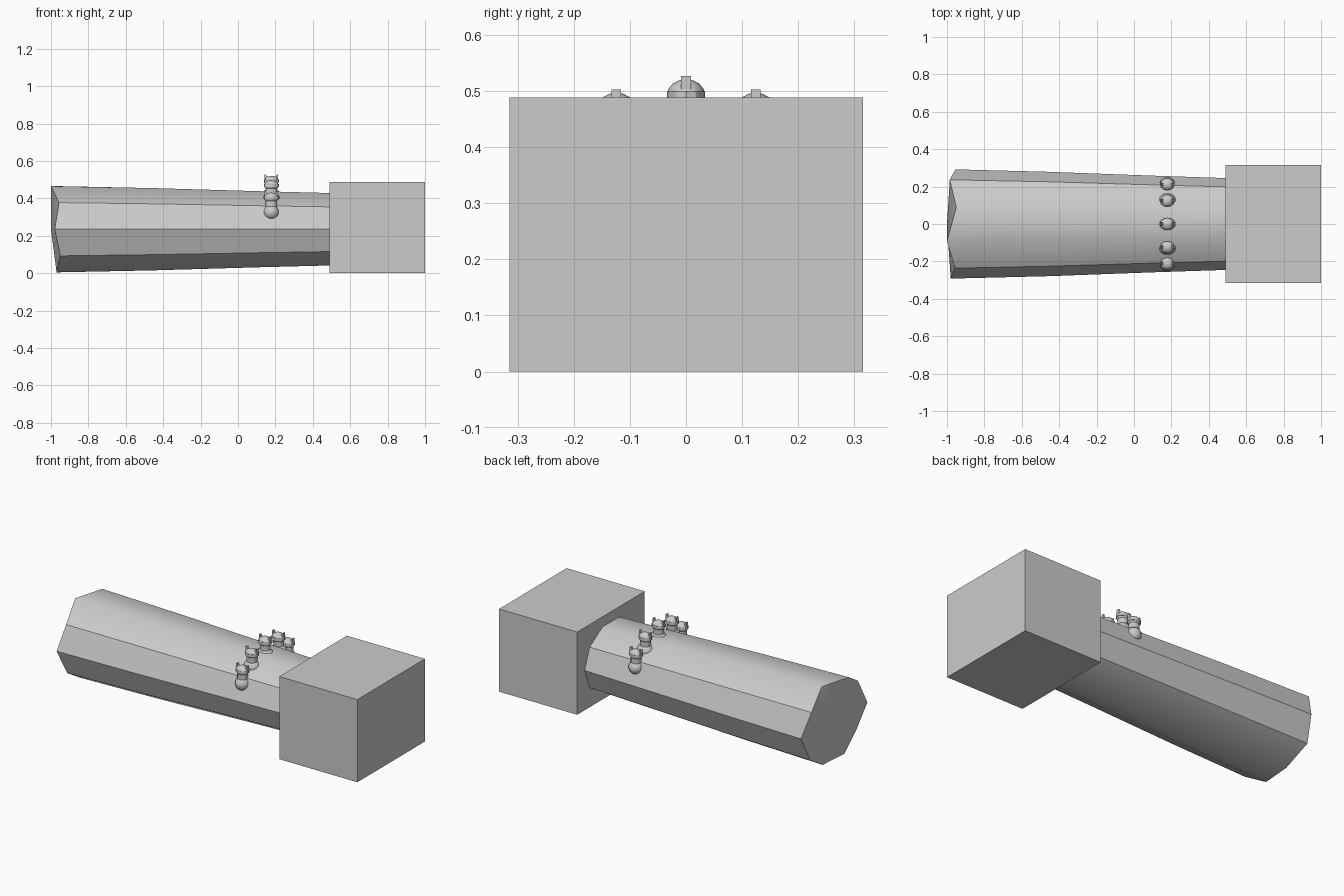
import bpy, bmesh
from math import sin, cos, pi, radians
from mathutils import Matrix, Vector

cube = bpy.data.objects.get("Cube")
if cube:
    bpy.data.objects.remove(cube, do_unlink=True)

# Single plain material
GREY = (0.6, 0.6, 0.6, 1)
grey = bpy.data.materials.new("plain_grey")
grey.use_nodes = True
grey.diffuse_color = GREY
for node in grey.node_tree.nodes:
    if node.type == 'BSDF_PRINCIPLED':
        node.inputs["Base Color"].default_value = GREY


def finish(bm, name, angle=None):
    """Turn a bmesh into a named object, smooth below the given angle."""
    bmesh.ops.recalc_face_normals(bm, faces=bm.faces)
    mesh = bpy.data.meshes.new(name)
    bm.to_mesh(mesh)
    bm.free()
    mesh.materials.append(grey)
    obj = bpy.data.objects.new(name, mesh)
    bpy.context.collection.objects.link(obj)
    if angle:
        bpy.ops.object.select_all(action='DESELECT')
        obj.select_set(True)
        bpy.context.view_layer.objects.active = obj
        bpy.ops.object.shade_smooth_by_angle(angle=radians(angle))
    return obj


def place(loc, size):
    return Matrix.Translation(loc) @ Matrix.Diagonal((*size, 1))


def ellipsoid(bm, loc, size, segments=12, rings=8):
    bmesh.ops.create_uvsphere(bm, u_segments=segments, v_segments=rings,
                              radius=1, matrix=place(loc, size))


# Square block at one end
bm = bmesh.new()
bmesh.ops.create_cube(bm, size=1, matrix=place((0.745, 0, 0.244), (0.51, 0.63, 0.488)))
finish(bm, "end_block")

# Tapered ten-sided trunk with a ragged open end
SIDES = 10
AXIS_Z = 0.235
ragged = (-0.955, -0.985, -0.95, -1.0, -0.957, -0.98, -0.95, -0.97, -0.955, -0.975)
stations = ((None, 1.0), (-0.45, 0.955), (0.1, 0.885), (0.5, 0.84))
bm = bmesh.new()
rings = []
for x, scale in stations:
    ring = []
    for i in range(SIDES):
        a = 2 * pi * i / SIDES
        ring.append(bm.verts.new((ragged[i] if x is None else x,
                                  0.292 * scale * cos(a),
                                  AXIS_Z + 0.242 * scale * sin(a))))
    rings.append(ring)
for r, s in zip(rings, rings[1:]):
    for i in range(SIDES):
        j = (i + 1) % SIDES
        bm.faces.new((r[i], r[j], s[j], s[i]))
tip = bm.verts.new((-1.0, 0, AXIS_Z))
for i in range(SIDES):
    bm.faces.new((rings[0][i], rings[0][(i + 1) % SIDES], tip))
bm.faces.new(rings[-1])
finish(bm, "trunk", 35)


def figure(label, y, z, width):
    """Small eared figure; z is the middle of its body."""
    base = Vector((0.178, y, z))
    bm = bmesh.new()
    ellipsoid(bm, base, (width, 0.04, 0.04), 16, 10)
    finish(bm, label + "_body", 40)

    # Head: rounded cap over a straight band and a neck
    bm = bmesh.new()
    head = base + Vector((0, 0, 0.077))
    ellipsoid(bm, head, (0.039, 0.034, 0.028))
    bmesh.ops.create_cone(bm, cap_ends=True, segments=12, radius1=1, radius2=1, depth=1,
                          matrix=place(head, (0.04, 0.034, 0.014)))
    bmesh.ops.create_cone(bm, cap_ends=True, segments=12, radius1=1, radius2=1, depth=1,
                          matrix=place(base + Vector((0, 0, 0.045)), (0.03, 0.027, 0.03)))
    finish(bm, label + "_head", 30)

    # Pair of tapered ears
    bm = bmesh.new()
    for side in (-1, 1):
        ear = head + Vector((side * 0.027, 0, 0.022))
        made = bmesh.ops.create_cube(bm, size=1, matrix=place(ear, (0.018, 0.017, 0.024)))
        for v in made["verts"]:
            if v.co.z > ear.z:
                v.co.x = ear.x + side * 0.006 + (v.co.x - ear.x) * 0.35
    finish(bm, label + "_ears")


# Row of figures arching over the trunk
figure("middle_figure", 0, 0.416, 0.05)
for side, word in ((-1, "front"), (1, "back")):
    figure(word + "_upper_figure", side * 0.124, 0.392, 0.048)
    figure(word + "_lower_figure", side * 0.212, 0.326, 0.041)
